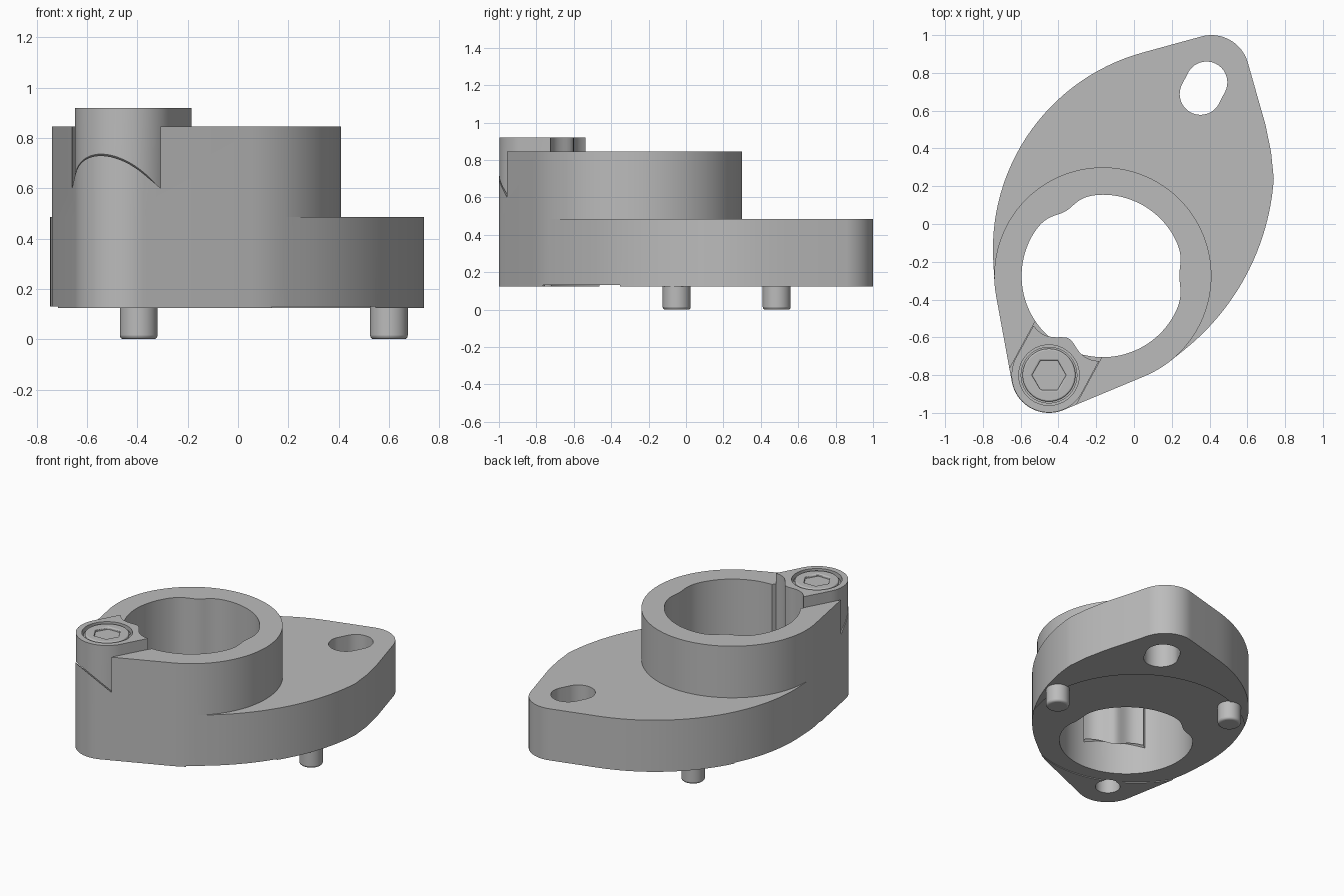
import bpy, bmesh, math
from mathutils import Vector, Matrix
from mathutils.geometry import convex_hull_2d

cube = bpy.data.objects.get("Cube")
if cube:
    bpy.data.objects.remove(cube, do_unlink=True)

metal = bpy.data.materials.new("grey_metal")
metal.use_nodes = True
GREY = (0.5, 0.5, 0.5, 1)
metal.diffuse_color = GREY
metal.node_tree.nodes["Principled BSDF"].inputs["Base Color"].default_value = GREY

BORE = Vector((-0.165, -0.275))
BOSS = Vector((-0.45, -0.80))
OUT = (BOSS - BORE).normalized()      # from bore towards clamp bolt
SIDE = Vector((-OUT.y, OUT.x))
BOTTOM, DECK, RIM, TOP = 0.125, 0.485, 0.845, 0.92


def circle(c, r, n=64):
    return [Vector((c[0] + r * math.cos(math.tau * i / n),
                    c[1] + r * math.sin(math.tau * i / n))) for i in range(n)]


def arc(a, b, c, n=28):
    """Points on the circle from a through b to c."""
    a, b, c = Vector(a), Vector(b), Vector(c)
    d = 2 * (a.x * (b.y - c.y) + b.x * (c.y - a.y) + c.x * (a.y - b.y))
    s = [p.length_squared for p in (a, b, c)]
    o = Vector(((s[0] * (b.y - c.y) + s[1] * (c.y - a.y) + s[2] * (a.y - b.y)) / d,
                (s[0] * (c.x - b.x) + s[1] * (a.x - c.x) + s[2] * (b.x - a.x)) / d))
    r = (a - o).length
    t0 = math.atan2(a.y - o.y, a.x - o.x)
    t1 = math.atan2(c.y - o.y, c.x - o.x)
    span = (t1 - t0 + math.pi) % math.tau - math.pi
    return [o + r * Vector((math.cos(t0 + span * i / n), math.sin(t0 + span * i / n)))
            for i in range(n + 1)]


def hull(pts):
    return [pts[i] for i in convex_hull_2d(pts)]


def lobed(r, bumps, n=144):
    """Bore outline with soft inward lobes given as {degrees: depth}."""
    pts = []
    for i in range(n):
        t = 360 * i / n
        dent = sum(h * math.exp(-(((t - a + 180) % 360 - 180) / 12) ** 2)
                   for a, h in bumps.items())
        pts.append(BORE + (r - dent) * Vector((math.cos(math.radians(t)),
                                               math.sin(math.radians(t)))))
    return pts


def prism(name, pts, z0, z1, slope=None):
    """Extrude an outline; slope(p) replaces the flat bottom height."""
    bm = bmesh.new()
    low = [bm.verts.new((p.x, p.y, slope(p) if slope else z0)) for p in pts]
    high = [bm.verts.new((p.x, p.y, z1)) for p in pts]
    bm.faces.new(low)
    bm.faces.new(high)
    for i in range(len(pts)):
        j = (i + 1) % len(pts)
        bm.faces.new((low[i], low[j], high[j], high[i]))
    bmesh.ops.recalc_face_normals(bm, faces=bm.faces)
    mesh = bpy.data.meshes.new(name)
    bm.to_mesh(mesh)
    bm.free()
    ob = bpy.data.objects.new(name, mesh)
    bpy.context.collection.objects.link(ob)
    mesh.materials.append(metal)
    return ob


def combine(ob, tool, operation="DIFFERENCE"):
    mod = ob.modifiers.new("cut", "BOOLEAN")
    mod.object, mod.operation, mod.solver = tool, operation, "EXACT"
    graph = bpy.context.evaluated_depsgraph_get()
    mesh = bpy.data.meshes.new_from_object(ob.evaluated_get(graph))
    ob.modifiers.clear()
    ob.data = mesh
    bpy.data.objects.remove(tool, do_unlink=True)


def smooth(ob):
    bpy.ops.object.select_all(action="DESELECT")
    ob.select_set(True)
    bpy.context.view_layer.objects.active = ob
    bpy.ops.object.shade_smooth_by_angle(angle=math.radians(25))


def bevel(ob, width):
    mod = ob.modifiers.new("soft_rim", "BEVEL")
    mod.width, mod.segments, mod.limit_method = width, 3, "ANGLE"
    mod.angle_limit = math.radians(60)


# Flange and clamp ring
collar = circle(BORE, 0.575, 96) + circle(BOSS, 0.2)
left_side = arc((0.055, 0.91), (-0.46, 0.6), (-0.745, -0.195))
right_side = arc((0.74, 0.24), (0.61, -0.24), (0.08, -0.79))
corner = circle((0.41, 0.80), 0.2) + [Vector((0.695, 0.53)), Vector((0.725, 0.385))]
body = prism("flange_body", hull(collar + left_side + right_side + corner), BOTTOM, DECK)
combine(body, prism("ring", hull(collar), BOTTOM + 0.1, RIM), "UNION")
combine(body, prism("bore", lobed(0.43, {0: 0.025, 120: 0.035}), -1, 2))
combine(body, prism("slotted_hole", hull(circle((0.384, 0.75), 0.11)
                                         + circle((0.352, 0.688), 0.11)), -1, 2))
combine(body, prism("bottom_recess", circle((-0.11, -0.11), 0.7, 96), 0, BOTTOM + 0.006))
combine(body, prism("bolt_hole", circle(BOSS, 0.08, 32), 0, 0.3))


# Slot with a ramped floor for the clamp wedge
def ramp(p):
    return 0.53 + (p - BOSS).dot(OUT)


def strip(half, inner, outer):
    return [BOSS + SIDE * s * half + OUT * u
            for s, u in ((-1, inner), (1, inner), (1, outer), (-1, outer))]


combine(body, prism("slot", strip(0.2, -0.32, 0.3), 0, 2, ramp))
smooth(body)

# Clamp wedge with counterbore
wedge = hull(strip(0.196, -0.32, 0) + circle(BOSS, 0.198))
clamp = prism("clamp_wedge", wedge, 0, TOP, lambda p: ramp(p) + 0.008)
combine(clamp, prism("clamp_bore", lobed(0.452, {241.5: 0.075}), -1, 2))
combine(clamp, prism("counterbore", circle(BOSS, 0.16), TOP - 0.06, 2))
smooth(clamp)

# Bolt: washer ring, head and hex socket
washer = prism("washer", circle(BOSS, 0.15), TOP - 0.07, TOP - 0.02)
smooth(washer)
head = prism("bolt_head", circle(BOSS, 0.14), TOP - 0.07, TOP - 0.003)
combine(head, prism("hex_socket", circle(BOSS, 0.09, 6), TOP - 0.05, 2))
bevel(head, 0.008)
smooth(head)

# Locating pins underneath
for name, place in (("left_pin", (0.6, -0.05)), ("right_pin", (-0.395, 0.485))):
    pin = prism(name, circle(place, 0.075, 48), 0, BOTTOM + 0.03)
    bevel(pin, 0.015)
    smooth(pin)
